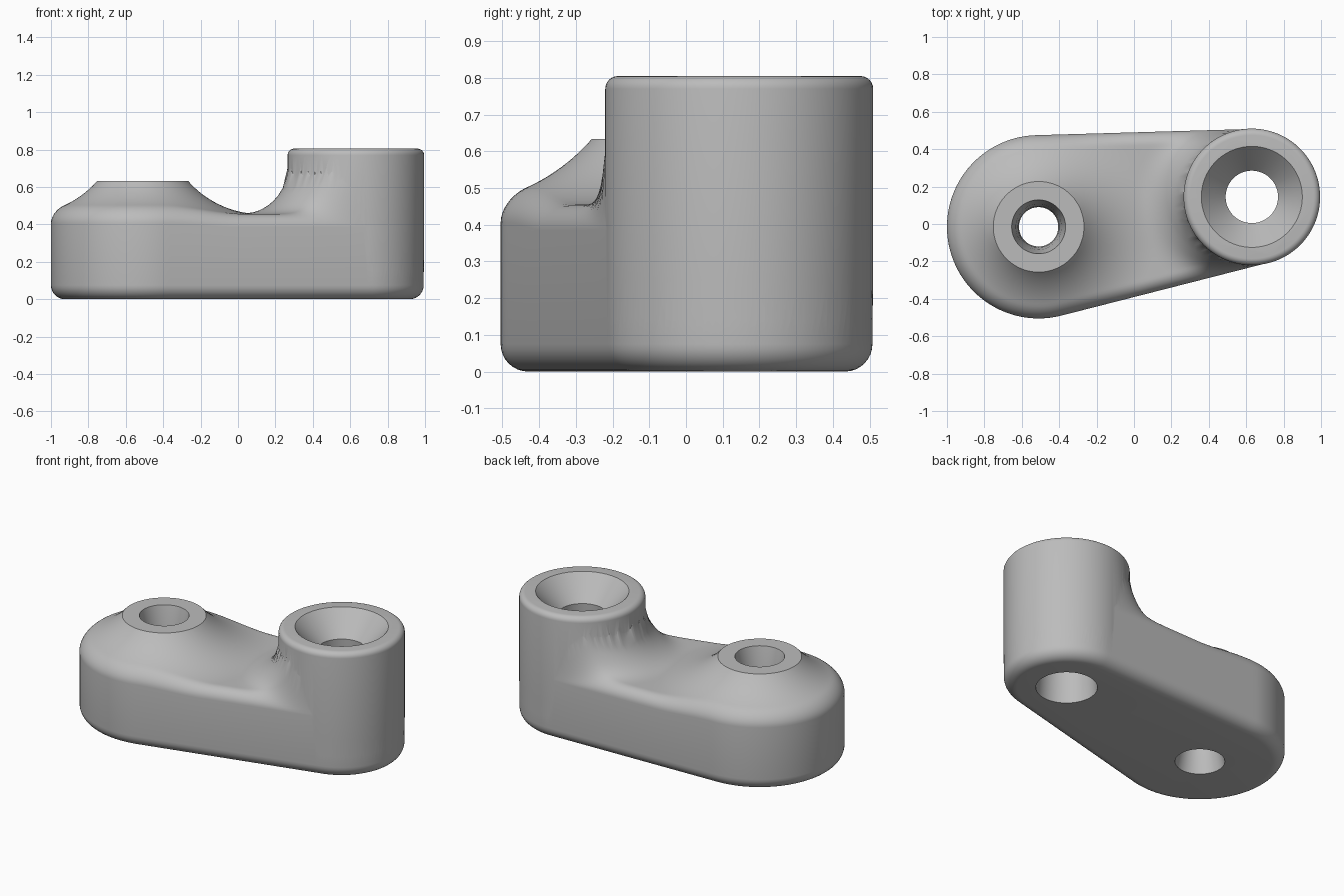
import bpy, bmesh
from math import pi, cos, sin, sqrt, atan2, acos, hypot
from mathutils import Vector

cube = bpy.data.objects.get("Cube")
if cube:
    bpy.data.objects.remove(cube, do_unlink=True)

grey = bpy.data.materials.new("plain grey")
grey.use_nodes = True
COLOUR = (0.5, 0.5, 0.5, 1)
grey.diffuse_color = COLOUR
grey.node_tree.nodes["Principled BSDF"].inputs["Base Color"].default_value = COLOUR

# Centres and radii of the low boss end and the tall tower end
A, B = Vector((-0.51, -0.015)), Vector((0.63, 0.145))
RA, RB, TOWER_R = 0.49, 0.363, 0.365
FLOOR, EDGE, FOOT = 0.455, 0.07, 0.075


def make_object(name, bm):
    bmesh.ops.recalc_face_normals(bm, faces=bm.faces)
    mesh = bpy.data.meshes.new(name)
    bm.to_mesh(mesh)
    bm.free()
    obj = bpy.data.objects.new(name, mesh)
    bpy.context.collection.objects.link(obj)
    mesh.materials.append(grey)
    return obj


def add_rings(bm, rings):
    """Skin a list of closed point rings with quads."""
    rows = [[bm.verts.new(p) for p in ring] for ring in rings]
    n = len(rows[0])
    for low, high in zip(rows, rows[1:]):
        for i in range(n):
            j = (i + 1) % n
            bm.faces.new((low[i], low[j], high[j], high[i]))
    return rows


def lathe(name, centre, profile, sides=96):
    """Solid of revolution from (radius, height) points, capped at both ends."""
    bm = bmesh.new()
    rings = [[(centre.x + r * cos(2 * pi * i / sides),
               centre.y + r * sin(2 * pi * i / sides), z) for i in range(sides)]
             for r, z in profile]
    rows = add_rings(bm, rings)
    bm.faces.new(rows[0])
    bm.faces.new(rows[-1])
    return make_object(name, bm)


# Outline stations: (position along the axis, direction of the outward normal)
axis = B - A
heading = atan2(axis.y, axis.x)
spread = acos((RA - RB) / axis.length)
ARC, RUN = 56, 44
stations = []
for i in range(ARC):
    stations.append((0, heading + spread + (2 * pi - 2 * spread) * i / ARC))
for i in range(RUN):
    stations.append((i / RUN, heading - spread))
for i in range(ARC):
    stations.append((1, heading - spread + 2 * spread * i / ARC))
for i in range(RUN):
    stations.append((1 - i / RUN, heading + spread))


def station_radius(t):
    return RA + (RB - RA) * t


def inset_point(t, angle, d):
    c = A + axis * t
    r = station_radius(t) - d
    return c.x + r * cos(angle), c.y + r * sin(angle)


def top_height(x, y, d):
    """Floor plus both flares, rounded over along the outer edge."""
    z = FLOOR
    flare = 0.52
    gap = 0.634 - max(0.2, hypot(x - A.x, y - A.y))
    if gap > 0:
        z += flare - sqrt(flare ** 2 - gap ** 2)
    fillet = 0.25
    s = max(0, hypot(x - B.x, y - B.y) - TOWER_R)
    if s < fillet:
        w = min(1, 1.4 * d / (d + s + 0.02))
        w = w * w * (3 - 2 * w)
        z += w * (fillet - sqrt(fillet ** 2 - (fillet - s) ** 2))
    if d < EDGE:
        z -= EDGE - sqrt(EDGE ** 2 - (EDGE - d) ** 2)
    return z


# Link body: rounded foot, straight wall, blended top
bm = bmesh.new()
rings = []
for k in range(9):
    a = k * pi / 16
    rings.append([(*inset_point(t, ang, FOOT * (1 - sin(a))), FOOT * (1 - cos(a)))
                  for t, ang in stations])
steps = [0.19 * (1 - cos(k * pi / 20)) for k in range(10)]
steps += [0.19 + 0.81 * k / 34 for k in range(35)]
for u in steps:
    ring = []
    for t, ang in stations:
        d = u * station_radius(t)
        x, y = inset_point(t, ang, d)
        ring.append((x, y, top_height(x, y, d)))
    rings.append(ring)
rows = add_rings(bm, rings)
bm.faces.new(rows[0])
bmesh.ops.remove_doubles(bm, verts=bm.verts, dist=0.00001)
body = make_object("link_body", bm)

# Tall tower with a rounded rim; its root narrows slightly into the body
rim = 0.035
tower_profile = [(RB - 0.001, 0.085), (TOWER_R, 0.25)]
for k in range(7):
    a = k * pi / 12
    tower_profile.append((TOWER_R - rim + rim * cos(a), 0.805 - rim + rim * sin(a)))
tower = lathe("tower", B, tower_profile)

# Waisted hole and flat seat of the low boss
boss_cutter = lathe("boss_cutter", A, [
    (0.144, -0.1), (0.144, 0), (0.124, 0.1), (0.11, 0.2), (0.105, 0.31),
    (0.11, 0.42), (0.122, 0.53), (0.144, 0.633), (0.33, 0.633), (0.33, 0.95)])

# Countersunk hole of the tower
tower_cutter = lathe("tower_cutter", B, [
    (0.178, -0.1), (0.178, 0), (0.14, 0.66), (0.27, 0.805), (0.27, 0.95)])

for other, operation in ((tower, "UNION"), (boss_cutter, "DIFFERENCE"),
                         (tower_cutter, "DIFFERENCE")):
    mod = body.modifiers.new(other.name, "BOOLEAN")
    mod.operation, mod.object, mod.solver = operation, other, "EXACT"

bpy.ops.object.select_all(action="DESELECT")
body.select_set(True)
bpy.context.view_layer.objects.active = body
for mod in list(body.modifiers):
    bpy.ops.object.modifier_apply(modifier=mod.name)
for helper in (tower, boss_cutter, tower_cutter):
    bpy.data.objects.remove(helper, do_unlink=True)

bpy.ops.object.shade_smooth_by_angle(angle=pi / 6)
